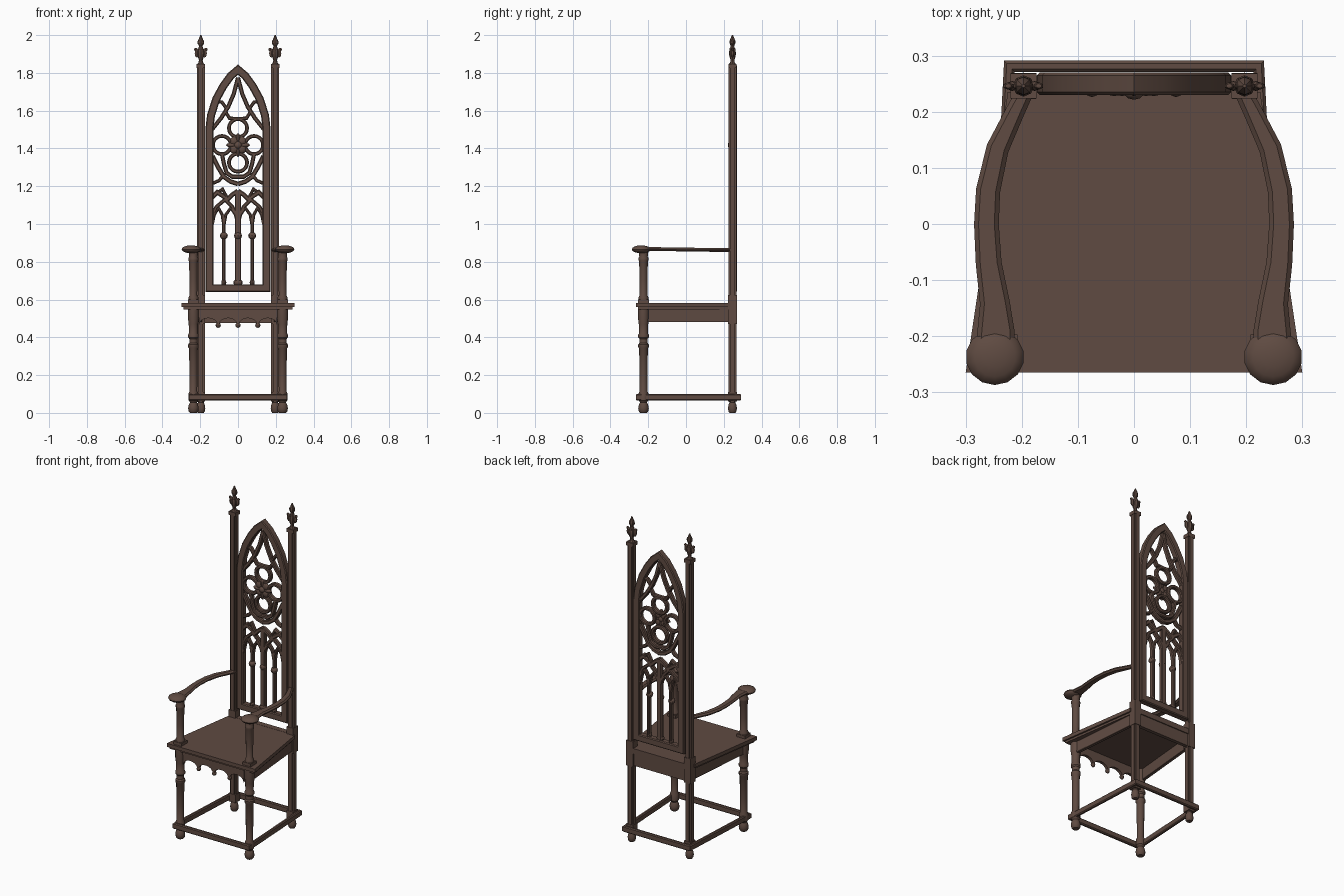
import bpy, bmesh, math
from mathutils import Vector

if "Cube" in bpy.data.objects:
    bpy.data.objects.remove(bpy.data.objects["Cube"])

wood = bpy.data.materials.new("dark_brown_wood")
wood.diffuse_color = (0.115, 0.07, 0.054, 1)
wood.use_nodes = True
wood.node_tree.nodes["Principled BSDF"].inputs["Base Color"].default_value = wood.diffuse_color
Y, Z = Vector((0, 1, 0)), Vector((0, 0, 1))


def finish(name, bm, smooth=True):
    bmesh.ops.recalc_face_normals(bm, faces=bm.faces)
    me = bpy.data.meshes.new(name)
    bm.to_mesh(me)
    bm.free()
    me.materials.append(wood)
    ob = bpy.data.objects.new(name, me)
    bpy.context.collection.objects.link(ob)
    if smooth:
        bpy.ops.object.select_all(action='DESELECT')
        ob.select_set(True)
        bpy.context.view_layer.objects.active = ob
        bpy.ops.object.shade_smooth_by_angle(angle=math.radians(35))
    return ob


def skin(bm, rings, closed=False):
    """Bridge rings of vertices, capping the ends when open."""
    n = len(rings[0])
    for i in range(len(rings) if closed else len(rings) - 1):
        a, b = rings[i], rings[(i + 1) % len(rings)]
        for k in range(n):
            bm.faces.new((a[k], a[(k + 1) % n], b[(k + 1) % n], b[k]))
    if not closed:
        bm.faces.new(rings[0])
        bm.faces.new(rings[-1])


def sweep(name, pts, w, d, up=Y, closed=False, c=0.006):
    """Chamfered bar along a path; w across the path, d along up."""
    pts = [Vector(p) for p in pts]
    n = len(pts)
    ws = w if isinstance(w, (list, tuple)) else [w] * n
    bm = bmesh.new()
    rings = []
    for i, p in enumerate(pts):
        t0 = p - pts[i - 1] if (i or closed) else pts[1] - p
        t1 = pts[(i + 1) % n] - p if (i < n - 1 or closed) else t0
        n0, n1 = t0.cross(up).normalized(), t1.cross(up).normalized()
        m = (n0 + n1).normalized()
        m = m / max(m.dot(n0), 0.45)
        a, b = ws[i] / 2, d / 2
        prof = [(a, b - c), (a - c, b), (c - a, b), (-a, b - c),
                (-a, c - b), (c - a, -b), (a - c, -b), (a, c - b)]
        rings.append([bm.verts.new(p + m * u + up * v) for u, v in prof])
    skin(bm, rings, closed)
    return finish(name, bm)


def lathe(name, x, y, prof, n=12):
    bm = bmesh.new()
    skin(bm, [[bm.verts.new((x + r * math.cos(2 * math.pi * k / n), y + r * math.sin(2 * math.pi * k / n), z))
               for k in range(n)] for r, z in prof])
    return finish(name, bm)


def prism(name, outline, z0, z1):
    bm = bmesh.new()
    skin(bm, [[bm.verts.new((x, y, z)) for x, y in outline] for z in (z0, z1)])
    return finish(name, bm, False)


def box(name, x, y, z0, z1, w, d):
    return prism(name, [(x - w / 2, y - d / 2), (x + w / 2, y - d / 2),
                        (x + w / 2, y + d / 2), (x - w / 2, y + d / 2)], z0, z1)


def blob(name, loc, size, seg=10, rings=7):
    bm = bmesh.new()
    bmesh.ops.create_uvsphere(bm, u_segments=seg, v_segments=rings, radius=1)
    for v in bm.verts:
        v.co = Vector(v.co[i] * size[i] + loc[i] for i in range(3))
    return finish(name, bm)


def tracery(name, pts, w=0.02, mirror=True, closed=False, d=0.028):
    """Flat bars in the plane of the back panel."""
    for s in ((1, -1) if mirror else (1,)):
        sweep(name, [(s * x, 0.25, z) for x, z in pts], w, d, Y, closed, 0.005)


def circle(cx, cz, r, n=20):
    return [(cx + r * math.cos(2 * math.pi * k / n), cz + r * math.sin(2 * math.pi * k / n)) for k in range(n)]


# Seat: board with a moulded edge, aprons below
prism("seat", [(-0.3, -0.265), (0.3, -0.265), (0.225, 0.235), (-0.225, 0.235)], 0.56, 0.582)
prism("seat_moulding", [(-0.288, -0.255), (0.288, -0.255), (0.215, 0.232), (-0.215, 0.232)], 0.548, 0.56)
box("back_seat_rail", 0, 0.248, 0.475, 0.55, 0.36, 0.022)
box("back_seat_ledge", 0, 0.248, 0.55, 0.583, 0.36, 0.034)

# Scalloped front apron with drops
aw, bays = 0.105, 4
under = [(-0.21 + aw * (b + 0.5 - 0.46 * math.cos(math.pi * k / 8)), 0.466 + 0.036 * math.sin(math.pi * k / 8))
         for b in range(bays) for k in range(9)]
bm = bmesh.new()
outline = under + [(0.21, 0.55), (-0.21, 0.55)]
skin(bm, [[bm.verts.new((x, y, z)) for x, z in outline] for y in (-0.24, -0.222)])
finish("scalloped_apron", bm, False)
for b in range(1, bays):
    blob("apron_drop", (-0.21 + aw * b, -0.231, 0.464), (0.014, 0.012, 0.014), 8, 6)

# Stretcher ring around the feet
sweep("stretcher_ring", [(-0.25, -0.254, 0.083), (0.25, -0.254, 0.083), (0.222, 0.281, 0.083), (-0.222, 0.281, 0.083)],
      0.02, 0.036, Z, True, 0.005)

foot = [(0.018, 0), (0.025, 0.008), (0.028, 0.025), (0.024, 0.045), (0.018, 0.055), (0.022, 0.062)]
leg = foot + [(0.026, 0.066), (0.026, 0.104), (0.02, 0.115), (0.021, 0.2), (0.023, 0.34), (0.028, 0.348),
              (0.028, 0.362), (0.022, 0.37), (0.022, 0.392), (0.028, 0.4), (0.028, 0.414), (0.023, 0.422),
              (0.025, 0.47), (0.029, 0.5), (0.029, 0.55)]
arm_post = [(0.026, 0.6), (0.026, 0.612), (0.02, 0.622), (0.021, 0.7), (0.023, 0.8), (0.026, 0.808),
            (0.026, 0.82), (0.022, 0.828), (0.026, 0.855)]
finial = [(0.02, 1.845), (0.012, 1.855), (0.01, 1.868), (0.016, 1.885), (0.019, 1.905), (0.013, 1.93),
          (0.009, 1.942), (0.015, 1.956), (0.016, 1.968), (0.009, 1.985), (0.003, 2.0)]
arm_path = [(0.192, 0.24, 0.862), (0.212, 0.2, 0.862), (0.243, 0.135, 0.863), (0.26, 0.06, 0.864),
            (0.263, 0, 0.865), (0.259, -0.07, 0.866), (0.248, -0.14, 0.867), (0.246, -0.19, 0.867),
            (0.248, -0.235, 0.867)]
arm_width = [0.03, 0.034, 0.04, 0.043, 0.044, 0.046, 0.053, 0.066, 0.07]

for s in (1, -1):
    # Front legs and arms
    lathe("front_leg", s * 0.236, -0.225, leg)
    box("arm_post_base", s * 0.236, -0.225, 0.58, 0.6, 0.056, 0.056)
    lathe("arm_post", s * 0.236, -0.225, arm_post)
    sweep("armrest", [(s * x, y, z) for x, y, z in arm_path], arm_width, 0.02, Z, False, 0.008)
    blob("arm_knob", (s * 0.248, -0.237, 0.866), (0.052, 0.05, 0.021), 14, 8)
    sweep("side_apron", [(s * 0.24, -0.21, 0.515), (s * 0.2, 0.235, 0.515)], 0.02, 0.07, Z, False, 0.002)

    # Rear posts with notched corners
    px, py, a, b = s * 0.197, 0.246, 0.021, 0.012
    corner = [(a, b), (b, b), (b, a)]
    plus = []
    for q in range(4):
        for u, v in corner:
            for _ in range(q):
                u, v = -v, u
            plus.append((px + u, py + v))
    lathe("rear_foot", px, py, [(r * 0.85, z) for r, z in foot])
    box("rear_post_block", px, py, 0.06, 0.11, 0.046, 0.046)
    prism("rear_post", plus, 0.11, 1.83)
    box("rear_seat_block", px, py, 0.47, 0.625, 0.045, 0.046)
    box("post_cap", px, py, 1.825, 1.847, 0.046, 0.044)

    # Leafy finials
    lathe("finial", px, py, finial, 8)
    for dx, dy in ((1, 0), (-1, 0), (0, 1), (0, -1)):
        e = 0.02 if dx else 0.009
        blob("finial_leaf", (px + dx * e, py + dy * e, 1.905), (0.014, 0.009, 0.024), 6, 6)
        blob("finial_leaf_tip", (px + dx * e * 1.35, py + dy * e * 1.1, 1.924), (0.01, 0.007, 0.009), 6, 5)
        blob("finial_bud", (px + dx * e * 0.5, py + dy * e * 0.5, 1.962), (0.009, 0.008, 0.015), 6, 5)

# Pointed frame of the back panel
half = [(0.152, 0.66), (0.152, 1.5), (0.143, 1.575), (0.116, 1.66), (0.078, 1.73), (0.038, 1.785)]
arch = half + [(0, 1.817)] + [(-x, z) for x, z in reversed(half)]
tracery("back_frame", arch, 0.042, False, True, 0.04)

# Upper tracery: teardrop bars and links
tracery("teardrop_bar", [(0, 1.775), (0.022, 1.69), (0.052, 1.62), (0.09, 1.56), (0.138, 1.5)], 0.022)
tracery("frame_link", [(0.06, 1.61), (0.085, 1.645), (0.118, 1.65)], 0.018)
tracery("teardrop_cusp", [(0.07, 1.6), (0.045, 1.56), (0, 1.557)], 0.018)

# Four rings around a rosette
for cx, cz in ((0, 1.508), (0, 1.325), (0.085, 1.418), (-0.085, 1.418)):
    tracery("tracery_ring", circle(cx, cz, 0.048), 0.02, False, True)
for k in range(8):
    ang = k * math.pi / 4
    e = 0.035 if k % 2 == 0 else 0.03
    blob("rosette_petal", (e * math.cos(ang), 0.24, 1.418 + e * math.sin(ang)),
         (0.012 + 0.016 * abs(math.cos(ang)), 0.012, 0.012 + 0.016 * abs(math.sin(ang))), 8, 6)
blob("rosette_centre", (0, 0.237, 1.418), (0.02, 0.016, 0.02))

# Curves cradling the rings
tracery("cradle_curve", [(0.135, 1.36), (0.105, 1.3), (0.075, 1.25), (0.04, 1.225), (0, 1.212)], 0.024)
tracery("cradle_web", [(0.085, 1.37), (0.075, 1.32), (0.06, 1.27), (0.03, 1.25), (0, 1.25)], 0.022)
tracery("cradle_spur", [(0.08, 1.255), (0.1, 1.23), (0.135, 1.215)], 0.018)

# Double ogee band and lancet heads
tracery("ogee_band", [(0.138, 1.14), (0.11, 1.168), (0.085, 1.152), (0.055, 1.13), (0.03, 1.155), (0, 1.175)], 0.024)
tracery("ogee_tip", [(0.11, 1.165), (0.082, 1.185), (0.055, 1.135)], 0.016)
tracery("great_lancet", [(0.138, 1.04), (0.115, 1.09), (0.068, 1.13), (0.03, 1.09), (0, 1.03)], 0.02)
tracery("outer_lancet", [(0.138, 0.99), (0.125, 1.05), (0.104, 1.085), (0.084, 1.05), (0.075, 0.99)], 0.016)
tracery("inner_lancet", [(0.075, 0.99), (0.064, 1.05), (0.038, 1.085), (0.014, 1.05), (0, 0.99)], 0.016)

# Slender columns with collars
for x, w in ((-0.075, 0.018), (0, 0.034), (0.075, 0.018)):
    tracery("panel_column", [(x, 0.67), (x, 1.05 if x else 1.17)], w, False)
    blob("column_collar", (x, 0.246, 0.938), (0.021, 0.02, 0.02), 8, 6)
    blob("column_base", (x, 0.248, 0.69), (w * 0.75, 0.018, 0.018), 8, 6)
